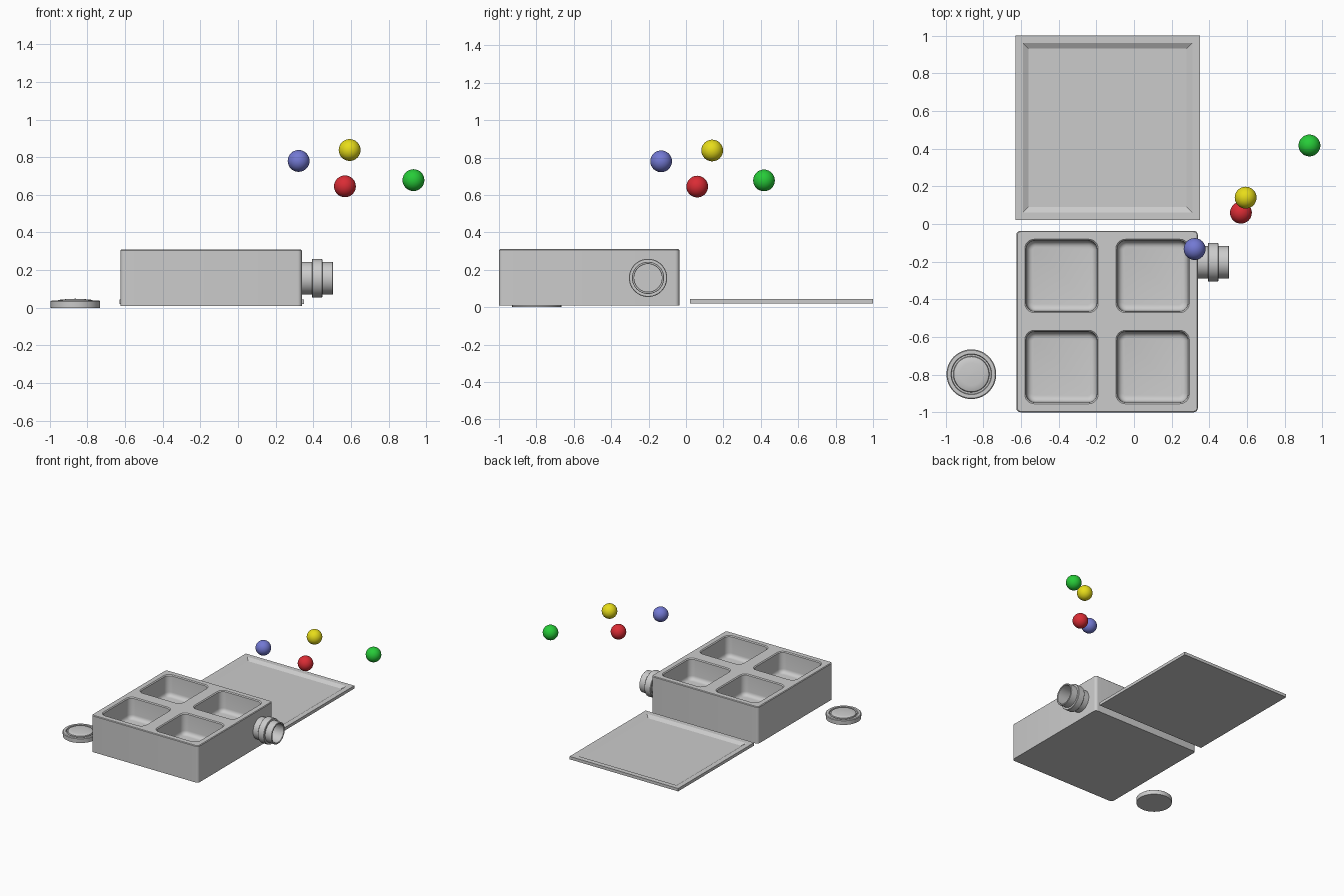
import bpy, bmesh
from math import cos, sin, pi, radians
from mathutils import Matrix

if "Cube" in bpy.data.objects:
    bpy.data.objects.remove(bpy.data.objects["Cube"])


def finish(bm, name, angle=30):
    bmesh.ops.recalc_face_normals(bm, faces=bm.faces)
    me = bpy.data.meshes.new(name)
    bm.to_mesh(me)
    bm.free()
    ob = bpy.data.objects.new(name, me)
    bpy.context.collection.objects.link(ob)
    smooth(ob, angle)
    return ob


def smooth(ob, angle=30):
    bpy.ops.object.select_all(action='DESELECT')
    ob.select_set(True)
    bpy.context.view_layer.objects.active = ob
    bpy.ops.object.shade_smooth_by_angle(angle=radians(angle))


def rounded_square(cx, cy, half, r, z, n=6):
    pts = []
    for q, (sx, sy) in enumerate(((1, 1), (-1, 1), (-1, -1), (1, -1))):
        for i in range(n + 1):
            a = pi / 2 * (q + i / n)
            pts.append((cx + sx * (half - r) + r * cos(a),
                        cy + sy * (half - r) + r * sin(a), z))
    return pts


def loft(bm, rings):
    loops = [[bm.verts.new(p) for p in ring] for ring in rings]
    n = len(loops[0])
    for a, b in zip(loops, loops[1:]):
        for i in range(n):
            j = (i + 1) % n
            bm.faces.new((a[i], a[j], b[j], b[i]))
    bm.faces.new(loops[0])
    bm.faces.new(loops[-1])


def lathe(name, profile, matrix, sides=64):
    bm = bmesh.new()
    loft(bm, [[(r * cos(2 * pi * i / sides), r * sin(2 * pi * i / sides), z)
               for i in range(sides)] for r, z in profile])
    bm.transform(matrix)
    return finish(bm, name)


# tray body
CX, CY, TOP = -0.143, -0.518, 0.31
bm = bmesh.new()
loft(bm, [rounded_square(CX, CY, h, r, z) for h, r, z in (
    (0.482, 0.022, 0.01), (0.482, 0.022, TOP - 0.005), (0.477, 0.018, TOP))])
body = finish(bm, "tray_body")

# four filleted pockets cut from the body
floor, fil = 0.14, 0.032
bm = bmesh.new()
for sx in (-1, 1):
    for sy in (-1, 1):
        rings = [(0.195, 0.05, TOP + 0.05), (0.195, 0.05, TOP), (0.188, 0.045, TOP - 0.007)]
        for i in range(6):
            a = pi / 2 * i / 5
            rings.append((0.185 - fil * (1 - cos(a)), 0.045 - fil * (1 - cos(a)),
                          floor + fil * (1 - sin(a))))
        loft(bm, [rounded_square(CX + sx * 0.242, CY + sy * 0.242, *r) for r in rings])
cutter = finish(bm, "pocket_cutter")
cutter.hide_render = True
mod = body.modifiers.new("pockets", 'BOOLEAN')
mod.object = cutter
mod.operation = 'DIFFERENCE'
mod.solver = 'EXACT'
bpy.context.view_layer.objects.active = body
bpy.ops.object.modifier_apply(modifier=mod.name)
bpy.data.objects.remove(cutter)
smooth(body)

# flat lid with a bevelled recess
bm = bmesh.new()
loft(bm, [[(-0.14 + sx * h, 0.511 + sy * h, z)
           for sx, sy in ((-1, -1), (1, -1), (1, 1), (-1, 1))]
          for h, z in ((0.49, 0.021), (0.49, 0.045), (0.45, 0.045), (0.42, 0.028))])
finish(bm, "lid", 10)

# hollow side spout with collar
lathe("side_spout",
      [(0.087, 0.33), (0.087, 0.392), (0.099, 0.392), (0.102, 0.395), (0.102, 0.445),
       (0.099, 0.448), (0.086, 0.448), (0.086, 0.503), (0.084, 0.505),
       (0.076, 0.505), (0.074, 0.503), (0.074, 0.345)],
      Matrix.Translation((0, -0.203, 0.157)) @ Matrix.Rotation(pi / 2, 4, 'Y'))

# round push button
lathe("push_button",
      [(0.131, 0), (0.132, 0.034), (0.127, 0.038), (0.108, 0.038), (0.105, 0.027),
       (0.096, 0.027), (0.093, 0.039), (0.088, 0.042), (0.06, 0.045), (0.03, 0.047), (0.003, 0.048)],
      Matrix.Translation((-0.864, -0.798, 0)))

# coloured balls
for name, loc, col in (
        ("blue_ball", (0.322, -0.133, 0.78), (0.17, 0.19, 0.65, 1)),
        ("yellow_ball", (0.593, 0.14, 0.838), (0.8, 0.72, 0.01, 1)),
        ("red_ball", (0.568, 0.06, 0.645), (0.7, 0.025, 0.035, 1)),
        ("green_ball", (0.932, 0.417, 0.678), (0.02, 0.6, 0.04, 1))):
    bm = bmesh.new()
    bmesh.ops.create_uvsphere(bm, u_segments=32, v_segments=16, radius=0.058)
    bm.transform(Matrix.Translation(loc))
    ball = finish(bm, name)
    mat = bpy.data.materials.new(name)
    mat.diffuse_color = col
    mat.use_nodes = True
    mat.node_tree.nodes["Principled BSDF"].inputs["Base Color"].default_value = mat.diffuse_color
    ball.data.materials.append(mat)
